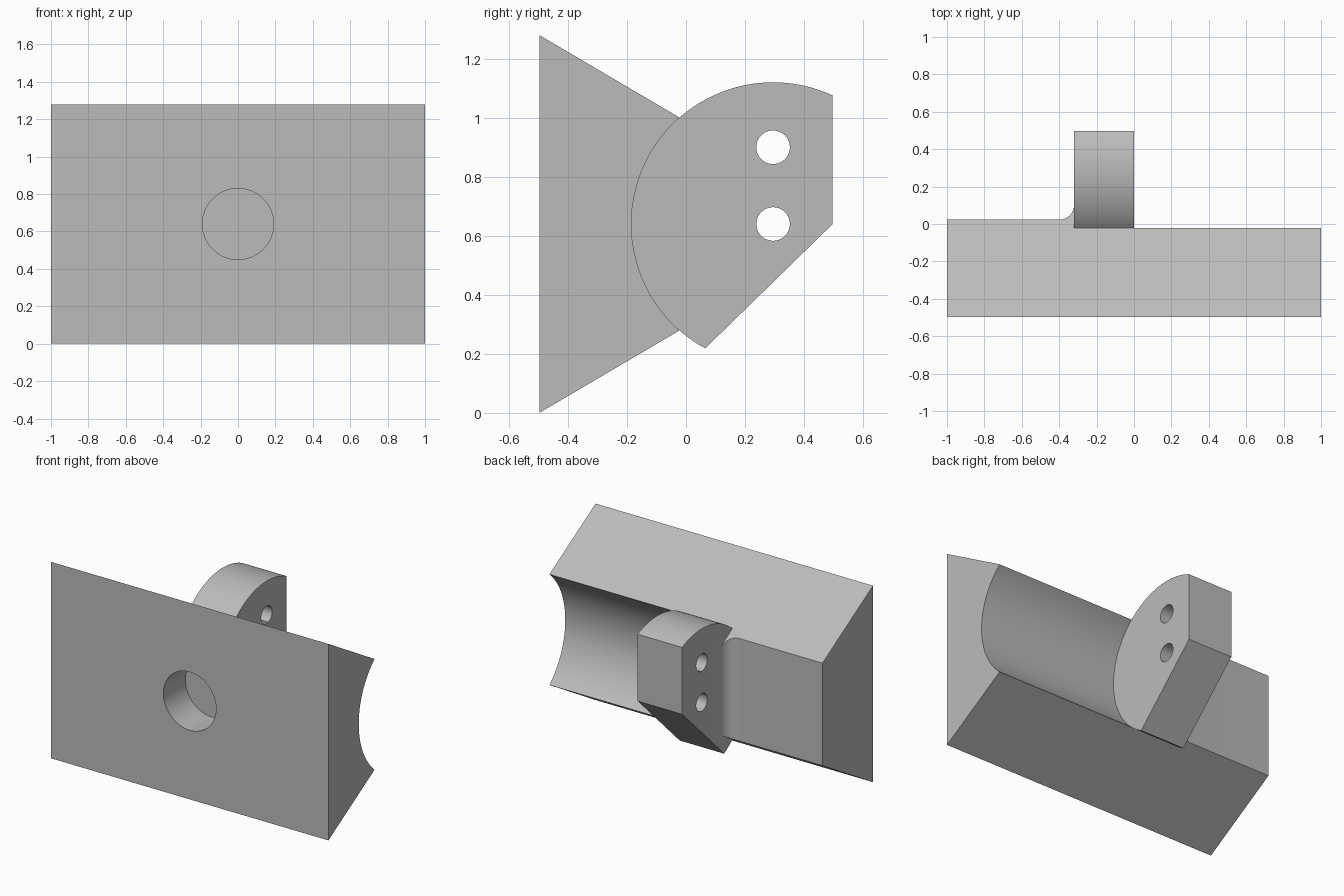
import bpy
import bmesh
from math import sin, cos, pi, radians, atan2
from mathutils import Vector

cube = bpy.data.objects.get("Cube")
if cube:
    bpy.data.objects.remove(cube, do_unlink=True)

GREY = (0.5, 0.5, 0.5, 1.0)
grey = bpy.data.materials.new("plain grey")
grey.use_nodes = True
grey.diffuse_color = GREY
grey.node_tree.nodes["Principled BSDF"].inputs["Base Color"].default_value = GREY

MID_Z = 0.64             # height of the symmetry plane
BACK = 0.497             # half depth
DISC_Y, DISC_R = 0.295, 0.48
TAB_X = -0.32            # left face of the tab; its right face is x = 0


def prism(name, outline, axis, start, end):
    """Extrude a closed 2D outline along x (outline in y, z), y (x, z) or z (x, y)."""
    place = {"x": lambda p, t: (t, p[0], p[1]),
             "y": lambda p, t: (p[0], t, p[1]),
             "z": lambda p, t: (p[0], p[1], t)}[axis]
    bm = bmesh.new()
    low = [bm.verts.new(place(p, start)) for p in outline]
    high = [bm.verts.new(place(p, end)) for p in outline]
    bm.faces.new(low)
    bm.faces.new(high)
    for i in range(len(low)):
        j = (i + 1) % len(low)
        bm.faces.new((low[i], low[j], high[j], high[i]))
    bmesh.ops.recalc_face_normals(bm, faces=bm.faces)
    mesh = bpy.data.meshes.new(name)
    bm.to_mesh(mesh)
    bm.free()
    mesh.materials.append(grey)
    obj = bpy.data.objects.new(name, mesh)
    bpy.context.collection.objects.link(obj)
    return obj


def arc(cx, cy, r, a, b, steps):
    return [(cx + r * cos(a + (b - a) * i / steps),
             cy + r * sin(a + (b - a) * i / steps)) for i in range(steps + 1)]


def circle(cx, cy, r, steps):
    return arc(cx, cy, r, 0, 2 * pi, steps)[:-1]


def combine(target, other, operation):
    """Apply a boolean and discard the helper."""
    mod = target.modifiers.new("shape", "BOOLEAN")
    mod.operation = operation
    mod.solver = "EXACT"
    mod.object = other
    bpy.ops.object.select_all(action="DESELECT")
    bpy.context.view_layer.objects.active = target
    target.select_set(True)
    bpy.ops.object.modifier_apply(modifier=mod.name)
    bpy.data.objects.remove(other, do_unlink=True)


# Block: tapered section running the full width
SLOPE = 0.588
tip = 0.2
half = MID_Z - SLOPE * (tip + BACK)
body = prism("clamp_block", [(-BACK, 0), (-BACK, 2 * MID_Z),
                             (tip, MID_Z + half), (tip, MID_Z - half)], "x", -1, 1)

# Plan outline: flat back on one half with a fillet up to the tab
FLAT, FILLET = 0.023, 0.08
fillet = arc(TAB_X - FILLET, FLAT + FILLET, FILLET, 0, -pi / 2, 12)
plan = [(-1.1, -0.6), (1.1, -0.6), (1.1, FLAT + FILLET)] + fillet + [(-1.1, FLAT)]
combine(body, prism("plan_cutter", plan, "z", -0.1, 1.5), "INTERSECT")

# Cylindrical groove along the other half
groove = prism("groove_cutter", circle(DISC_Y, MID_Z, DISC_R, 128), "x", 0, 1.1)
combine(body, groove, "DIFFERENCE")

# Tab: disc segment with a flat back and a slanted underside
a_top = atan2(0.437, BACK - DISC_Y)
a_low = radians(241.4)
outline = arc(DISC_Y, MID_Z, DISC_R, a_top, a_low, 64) + [(BACK, MID_Z)]
outline[0] = (BACK, outline[0][1])
tab = prism("tab", outline, "x", TAB_X, 0)
for z in (MID_Z, MID_Z + 0.26):
    combine(tab, prism("pin_cutter", circle(DISC_Y, z, 0.057, 40), "x", -0.5, 0.2),
            "DIFFERENCE")
combine(body, tab, "UNION")

# Blind round hole in the front face
combine(body, prism("bore_cutter", circle(0, MID_Z, 0.19, 64), "y", -0.6, -0.27),
        "DIFFERENCE")

bpy.ops.object.select_all(action="DESELECT")
bpy.context.view_layer.objects.active = body
body.select_set(True)
bpy.ops.object.shade_smooth_by_angle(angle=radians(25))
